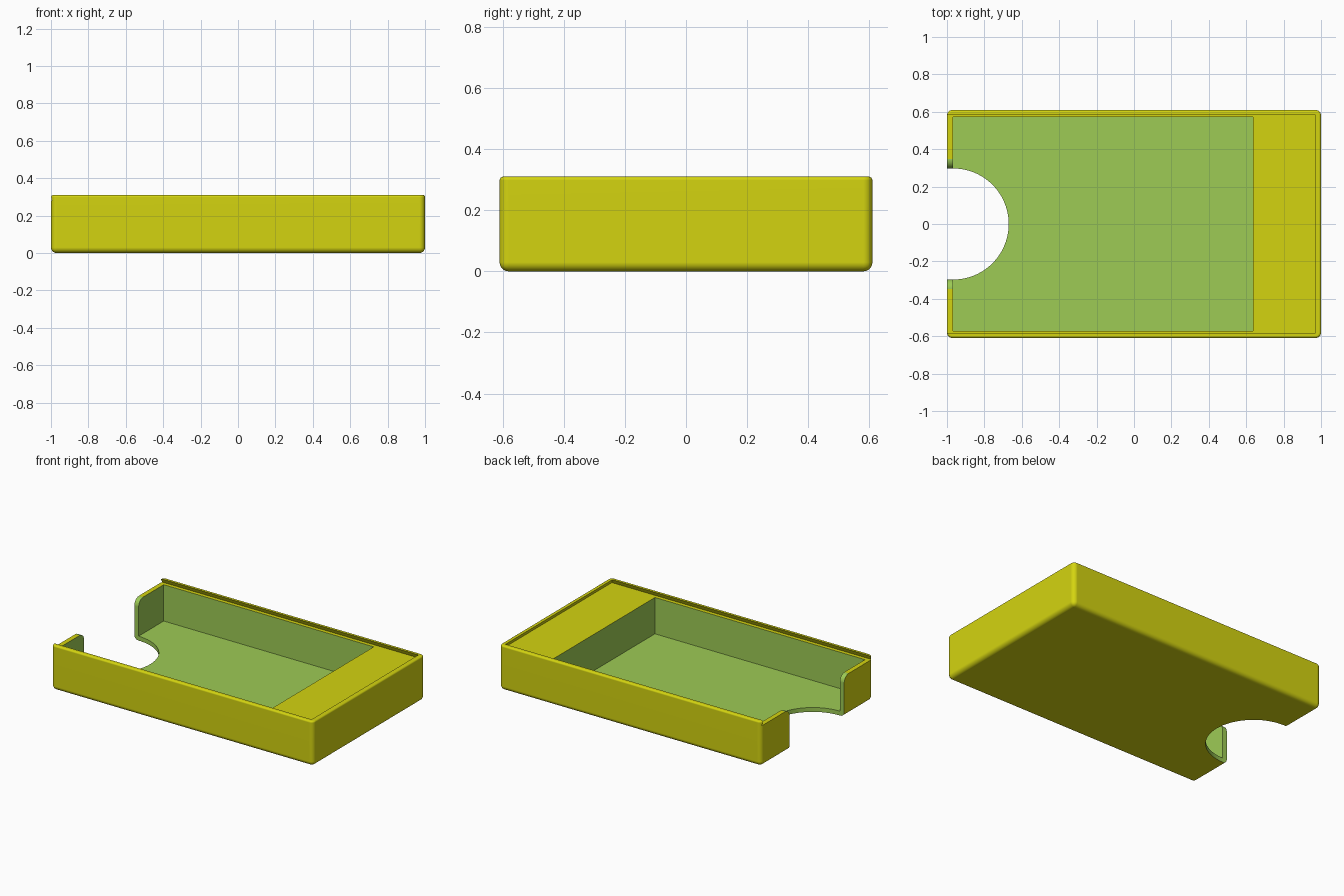
import bpy, bmesh, math

if "Cube" in bpy.data.objects:
    bpy.data.objects.remove(bpy.data.objects["Cube"])

L, W, H = 1.0, 0.61, 0.31      # half length, half width, height
FLOOR, LEDGE = 0.03, 0.281     # pocket floor and lid ledge heights
NOTCH_X, NOTCH_R, FLARE = -0.967, 0.297, 0.05


def srgb(*rgb):
    return [((c / 255 + 0.055) / 1.055) ** 2.4 for c in rgb] + [1.0]


yellow = bpy.data.materials.new("yellow_shell")
yellow.diffuse_color = srgb(212, 212, 16)
yellow.use_nodes = True
yellow.node_tree.nodes["Principled BSDF"].inputs["Base Color"].default_value = yellow.diffuse_color
green = bpy.data.materials.new("green_inside")
green.diffuse_color = srgb(157, 203, 85)
green.use_nodes = True
green.node_tree.nodes["Principled BSDF"].inputs["Base Color"].default_value = green.diffuse_color


def make_object(name, bm, slot):
    bmesh.ops.recalc_face_normals(bm, faces=bm.faces)
    mesh = bpy.data.meshes.new(name)
    for f in bm.faces:
        f.material_index = slot
    bm.to_mesh(mesh)
    bm.free()
    mesh.materials.append(yellow)
    mesh.materials.append(green)
    ob = bpy.data.objects.new(name, mesh)
    bpy.context.collection.objects.link(ob)
    return ob


def loft(name, lower, upper, slot):
    """Closed solid between two matching outlines."""
    bm = bmesh.new()
    a = [bm.verts.new(p) for p in lower]
    b = [bm.verts.new(p) for p in upper]
    bm.faces.new(a)
    bm.faces.new(b)
    n = len(a)
    for i in range(n):
        j = (i + 1) % n
        bm.faces.new((a[i], a[j], b[j], b[i]))
    return make_object(name, bm, slot)


def rect(x0, x1, y, z):
    return [(x0, -y, z), (x1, -y, z), (x1, y, z), (x0, y, z)]


# Outer shell: wide rounding on uprights and underside, fine rounding on the rim
bm = bmesh.new()
lo = [bm.verts.new(p) for p in rect(-L, L, W, 0)]
hi = [bm.verts.new(p) for p in rect(-L, L, W, H)]
bm.faces.new(lo)
bm.faces.new(hi)
for i in range(4):
    j = (i + 1) % 4
    bm.faces.new((lo[i], lo[j], hi[j], hi[i]))
bmesh.ops.recalc_face_normals(bm, faces=bm.faces)
edges = [e for e in bm.edges if min(v.co.z for v in e.verts) < H / 2]
bmesh.ops.bevel(bm, geom=edges, offset=0.03, segments=6, profile=0.5, affect='EDGES')
edges = [e for e in bm.edges if all(v.co.z > H - 1e-4 for v in e.verts)]
bmesh.ops.bevel(bm, geom=edges, offset=0.012, segments=4, profile=0.5, affect='EDGES')
tray = make_object("sliding_lid_tray", bm, 0)

# Undercut lid groove, open at the left end
slope = 0.014 / (H - LEDGE)
top_z = H + 0.01
top_in = slope * (top_z - LEDGE)
groove = loft("lid_groove_cutter",
              rect(-1.2, 0.984, 0.597, LEDGE),
              rect(-1.2, 0.984 - top_in, 0.597 - top_in, top_z), 0)

# Main pocket
pocket = loft("pocket_cutter", rect(NOTCH_X, 0.637, 0.571, FLOOR),
              rect(NOTCH_X, 0.637, 0.571, 0.36), 1)

# Round thumb notch through the floor
circle = [(NOTCH_X + NOTCH_R * math.cos(math.tau * i / 96),
           NOTCH_R * math.sin(math.tau * i / 96)) for i in range(96)]
thumb = loft("thumb_notch_cutter", [(x, y, -0.1) for x, y in circle],
             [(x, y, 0.295) for x, y in circle], 1)

# End wall opening with rounded upper corners
half = [(NOTCH_R, -0.1)]
for i in range(9):
    a = math.pi - i * math.pi / 16
    half.append((NOTCH_R + FLARE + FLARE * math.cos(a), LEDGE - FLARE + FLARE * math.sin(a)))
half.append((NOTCH_R + FLARE, 0.295))
outline = half + [(-y, z) for y, z in reversed(half)]
opening = loft("end_opening_cutter", [(-1.1, y, z) for y, z in outline],
               [(NOTCH_X + 0.005, y, z) for y, z in outline], 1)

# Carve the tray
for cutter in (groove, pocket, thumb, opening):
    mod = tray.modifiers.new(cutter.name, 'BOOLEAN')
    mod.operation = 'DIFFERENCE'
    mod.solver = 'EXACT'
    mod.object = cutter
carved = bpy.data.meshes.new_from_object(
    tray.evaluated_get(bpy.context.evaluated_depsgraph_get()))
tray.modifiers.clear()
tray.data = carved
for cutter in (groove, pocket, thumb, opening):
    bpy.data.objects.remove(cutter)

# Smooth rounded edges, crisp corners
bpy.context.view_layer.objects.active = tray
tray.select_set(True)
bpy.ops.object.shade_smooth_by_angle(angle=math.radians(30))
wn = tray.modifiers.new("even_shading", 'WEIGHTED_NORMAL')
wn.keep_sharp = True
